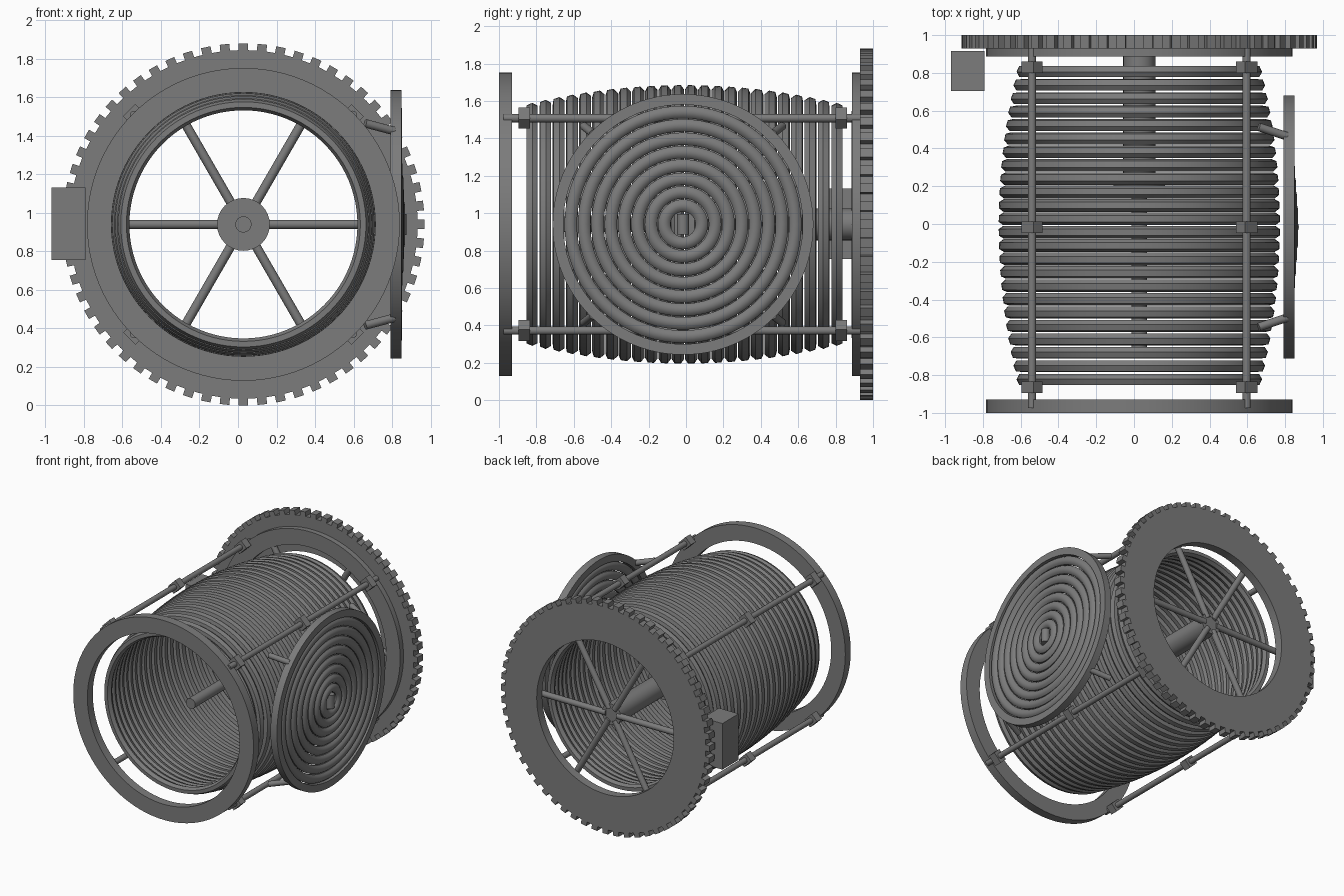
import bpy, bmesh
from math import pi, sin, cos, radians
from mathutils import Matrix, Vector

if "Cube" in bpy.data.objects:
    bpy.data.objects.remove(bpy.data.objects["Cube"])

CX, CZ = 0.028, 0.94                      # main axis, parallel to y
C = Vector((CX, 0, CZ))
ALONG_Y = Matrix.Translation(C) @ Matrix.Rotation(-pi / 2, 4, 'X')   # local z -> +y
DISH_Y = -0.016
ALONG_X = Matrix.Translation((0, DISH_Y, CZ)) @ Matrix.Rotation(pi / 2, 4, 'Y')  # local z -> +x

steel = bpy.data.materials.new("dark_steel")
steel.diffuse_color = (0.2, 0.2, 0.2, 1)
steel.use_nodes = True
steel.node_tree.nodes["Principled BSDF"].inputs["Base Color"].default_value = steel.diffuse_color


def finish(name, bm):
    bmesh.ops.recalc_face_normals(bm, faces=bm.faces)
    me = bpy.data.meshes.new(name)
    bm.to_mesh(me)
    bm.free()
    me.materials.append(steel)
    ob = bpy.data.objects.new(name, me)
    bpy.context.collection.objects.link(ob)
    bpy.ops.object.select_all(action='DESELECT')
    ob.select_set(True)
    bpy.context.view_layer.objects.active = ob
    bpy.ops.object.shade_smooth_by_angle(angle=radians(40))
    return ob


def lathe(bm, profile, m, steps=96):
    """Revolve a closed (radius, height) profile about local z."""
    n = len(profile)
    rows = []
    for i in range(steps):
        a = 2 * pi * i / steps
        rows.append([bm.verts.new(m @ Vector((r * cos(a), r * sin(a), h))) for r, h in profile])
    for i in range(steps):
        p, q = rows[i], rows[(i + 1) % steps]
        for j in range(n):
            k = (j + 1) % n
            bm.faces.new((p[j], q[j], q[k], p[k]))


def ring(bm, r0, r1, h0, h1, m):
    lathe(bm, [(r0, h0), (r1, h0), (r1, h1), (r0, h1)], m)


def oval(r, h, rr, rh, n, lean=0.0):
    """Closed n-sided oval section around (r, h)."""
    angs = [lean + 2 * pi * (k + 0.5) / n for k in range(n)]
    return [(r + rr * cos(a), h + rh * sin(a)) for a in angs]


def rod(bm, a, b, r, seg=16):
    a, b = Vector(a), Vector(b)
    d = b - a
    m = Matrix.Translation((a + b) / 2) @ d.to_track_quat('Z', 'Y').to_matrix().to_4x4()
    bmesh.ops.create_cone(bm, cap_ends=True, segments=seg, radius1=r, radius2=r, depth=d.length, matrix=m)


def box(bm, loc, size, rot=Matrix.Identity(4)):
    m = Matrix.Translation(loc) @ rot @ Matrix.Diagonal((*size, 1))
    bmesh.ops.create_cube(bm, size=1, matrix=m)


# Barrel-shaped stack of winding rings, hexagonal section leaning with the curve
bm = bmesh.new()
for i in range(24):
    t = (i - 11.5) / 11.5
    lathe(bm, oval(0.719 - 0.098 * t * t, -0.008 + 0.815 * t, 0.029, 0.034, 6, radians(28) * t), ALONG_Y)
finish("coil_rings", bm)

# End frame rings
for name, y in (("front_frame_ring", -1.0), ("back_frame_ring", 0.887)):
    bm = bmesh.new()
    ring(bm, 0.685, 0.812, y, y + 0.07, ALONG_Y)
    finish(name, bm)

# Toothed gear ring
bm = bmesh.new()
ring(bm, 0.617, 0.905, 0.93, 1.0, ALONG_Y)
for i in range(60):
    rot = Matrix.Rotation(2 * pi * i / 60, 4, 'Y')
    box(bm, C + rot @ Vector((0, 0.965, 0.915)), (0.05, 0.07, 0.05), rot)
finish("gear_ring", bm)

# Spokes reaching from the shaft to the back frame ring
bm = bmesh.new()
for i in range(6):
    a = i * pi / 3
    d = Vector((cos(a), 0, sin(a)))
    off = C + Vector((0, 0.91, 0))
    rod(bm, off + d * 0.05, off + d * 0.7, 0.024)
finish("hub_spokes", bm)

# Stepped central shaft
bm = bmesh.new()
for y0, y1, r in ((0.2, 0.92, 0.085), (0.18, 0.25, 0.137), (-0.65, 0.2, 0.042)):
    rod(bm, (CX, y0, CZ), (CX, y1, CZ), r, 32)
finish("central_shaft", bm)

# Tie rods with clamps, mirrored to the four corners
for sx, h in ((-1, "left"), (1, "right")):
    for sz, v in ((-1, "lower"), (1, "upper")):
        x, z = CX + sx * 0.568, CZ + sz * 0.568
        bm = bmesh.new()
        rod(bm, (x, -0.975, z), (x, 0.93, z), 0.022)
        rot = Matrix.Rotation(-sx * sz * pi / 4, 4, 'Y')
        for y in (-0.865, -0.017, 0.83):
            box(bm, (x, y, z), (0.07, 0.062, 0.09), rot)
        finish(f"{v}_{h}_tie_rod", bm)

# Drive box beside the gear
bm = bmesh.new()
box(bm, (-0.88, 0.81, 0.943), (0.177, 0.21, 0.375))
finish("drive_box", bm)

# Side dish rim
bm = bmesh.new()
ring(bm, 0.64, 0.697, 0.792, 0.85, ALONG_X)
finish("dish_rim", bm)

# Concentric dish windings, raised towards the middle, around a short core
bm = bmesh.new()
for k in range(8):
    r = 0.1 + 0.0715 * k
    x = 0.845 - 0.023 * min(1, r / 0.35)
    lathe(bm, oval(r, x, 0.035, 0.029, 10), ALONG_X, 72)
rod(bm, (0.842, DISH_Y, CZ - 0.055), (0.842, DISH_Y, CZ + 0.055), 0.032)
finish("dish_windings", bm)

# Struts holding the dish to the coil
bm = bmesh.new()
for sy in (-1, 1):
    for sz in (-1, 1):
        rod(bm, (0.66, DISH_Y + sy * 0.53, CZ + sz * 0.525),
            (0.81, DISH_Y + sy * 0.48, CZ + sz * 0.485), 0.022)
finish("dish_struts", bm)
